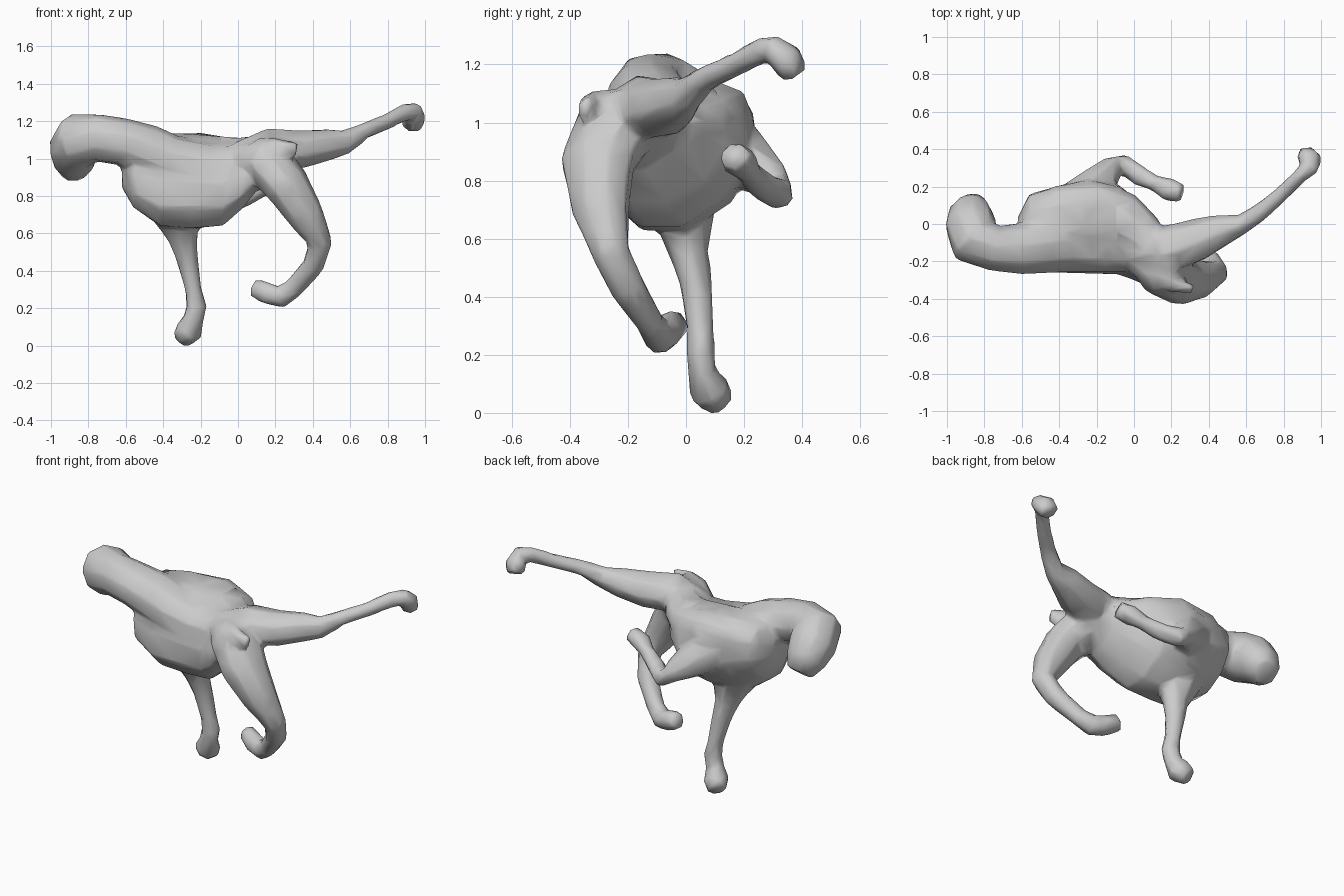
import bpy, math
from mathutils import Vector

parts = []


def loft(name, rings):
    """Skin rings of points into a capped low-poly body part."""
    n = len(rings[0])
    verts = [p for r in rings for p in r]
    faces = [(i * n + j, i * n + (j + 1) % n, (i + 1) * n + (j + 1) % n, (i + 1) * n + j)
             for i in range(len(rings) - 1) for j in range(n)]
    faces.append(tuple(reversed(range(n))))
    faces.append(tuple(range(len(verts) - n, len(verts))))
    me = bpy.data.meshes.new(name)
    me.from_pydata(verts, [], faces)
    ob = bpy.data.objects.new(name, me)
    bpy.context.collection.objects.link(ob)
    bpy.ops.object.select_all(action='DESELECT')
    ob.select_set(True)
    bpy.context.view_layer.objects.active = ob
    bpy.ops.object.mode_set(mode='EDIT')
    bpy.ops.mesh.select_all(action='SELECT')
    bpy.ops.mesh.normals_make_consistent(inside=False)
    bpy.ops.object.mode_set(mode='OBJECT')
    parts.append(ob)
    return ob


def limb(name, path, side, sides=7):
    """Tube along (x, y, z, side radius, other radius) stations."""
    pts = [Vector(p[:3]) for p in path]
    u, rings = Vector(side), []
    for i, p in enumerate(path):
        t = (pts[min(i + 1, len(pts) - 1)] - pts[max(i - 1, 0)]).normalized()
        u = (u - t * u.dot(t)).normalized()
        v = t.cross(u)
        rings.append([pts[i] + u * p[3] * math.cos(a) + v * p[4] * math.sin(a)
                      for a in (2 * math.pi * k / sides for k in range(sides))])
    return loft(name, rings)


# torso: x, centre y, centre z, half width, half height (rolled toward +y)
torso = [(-0.62, -0.05, 0.93, .09, .09), (-0.56, -0.04, 0.93, .20, .20),
         (-0.42, -0.03, 0.89, .23, .26), (-0.25, -0.01, 0.88, .255, .265),
         (-0.08, -0.03, 0.88, .24, .25), (0.02, -0.09, 0.92, .22, .20),
         (0.12, -0.17, 0.99, .18, .145), (0.24, -0.20, 1.02, .13, .11)]
body = loft("body", [[(x, y + w * math.cos(a) + 0.25 * h * math.sin(a), z + h * math.sin(a))
                      for a in (2 * math.pi * k / 10 for k in range(10))]
                     for x, y, z, w, h in torso])

# neck and turned head, fading into the flank
limb("neck_and_head", [
    (.08, -.13, .96, .13, .12), (-.15, -.10, .95, .165, .14), (-.36, -.10, .99, .165, .14),
    (-.48, -.115, 1.04, .155, .145), (-.62, -.135, 1.09, .14, .13),
    (-.75, -.13, 1.11, .125, .13), (-.85, -.09, 1.10, .145, .148), (-.875, .0, 1.05, .14, .14),
    (-.872, .065, .98, .118, .115), (-.865, .11, .92, .08, .065)], (0, 1, 0), 9)

# standing foreleg with hoof
limb("standing_foreleg", [
    (-.33, -.03, .78, .19, .16), (-.31, 0, .63, .11, .095), (-.29, .01, .55, .075, .07),
    (-.27, .035, .45, .06, .06), (-.24, .048, .30, .047, .05), (-.222, .05, .21, .058, .052),
    (-.24, .055, .14, .058, .05), (-.265, .08, .075, .078, .075),
    (-.30, .12, .035, .06, .055)], (1, 0, 0))

# folded foreleg on the far side
limb("folded_foreleg", [
    (-.36, .06, .95, .14, .14), (-.22, .19, .88, .11, .12), (-.12, .295, .80, .07, .07),
    (-.06, .32, .75, .06, .055), (.03, .258, .785, .058, .048), (.12, .215, .83, .044, .044),
    (.18, .185, .865, .066, .055), (.255, .165, .885, .055, .05)], (0, 1, 0))

# bent hind leg on the near side
limb("bent_hind_leg", [
    (.02, -.15, 1.0, .10, .10), (.15, -.24, .99, .15, .14), (.26, -.305, .86, .14, .118),
    (.36, -.295, .70, .105, .10), (.44, -.26, .55, .068, .07), (.405, -.20, .43, .066, .06),
    (.30, -.125, .31, .05, .055), (.23, -.09, .26, .06, .062), (.16, -.07, .278, .06, .062),
    (.085, -.035, .31, .05, .055)], (1, 0, 0), 8)

# hind leg kicked out behind
limb("kicking_hind_leg", [
    (.0, -.14, .98, .14, .11), (.18, -.14, 1.05, .135, .118), (.34, -.085, 1.05, .12, .105),
    (.48, -.03, 1.075, .088, .088), (.58, .0, 1.09, .055, .068), (.68, .065, 1.15, .05, .045),
    (.80, .17, 1.20, .042, .044), (.885, .255, 1.245, .04, .05), (.94, .305, 1.255, .055, .05),
    (.94, .345, 1.22, .072, .06), (.925, .375, 1.165, .06, .05)], (0, 1, 0))

# small tail stub on the rump
limb("tail_stub", [(.10, -.26, 1.06, .06, .05), (.20, -.325, 1.06, .055, .045),
                   (.315, -.35, 1.045, .045, .03)], (0, .3, 1), 5)

# spine and shoulder swelling
limb("shoulder_hump", [(-.56, .04, 1.0, .08, .08), (-.40, .10, 1.03, .11, .10),
                       (-.20, .11, 1.04, .12, .10), (-.04, .06, 1.02, .11, .09),
                       (.10, -.04, 1.0, .07, .07)], (0, 1, 0), 8)

# fuse all parts into one skin, soften the seams, reduce to low-poly
bpy.ops.object.select_all(action='DESELECT')
for ob in parts:
    ob.select_set(True)
bpy.context.view_layer.objects.active = body
bpy.ops.object.join()
fuse = body.modifiers.new("fuse", 'REMESH')
fuse.mode = 'VOXEL'
fuse.voxel_size = 0.014
fuse.use_smooth_shade = True
soften = body.modifiers.new("soften", 'SMOOTH')
soften.factor = 0.5
soften.iterations = 8
reduce = body.modifiers.new("reduce", 'DECIMATE')
reduce.ratio = 0.04
